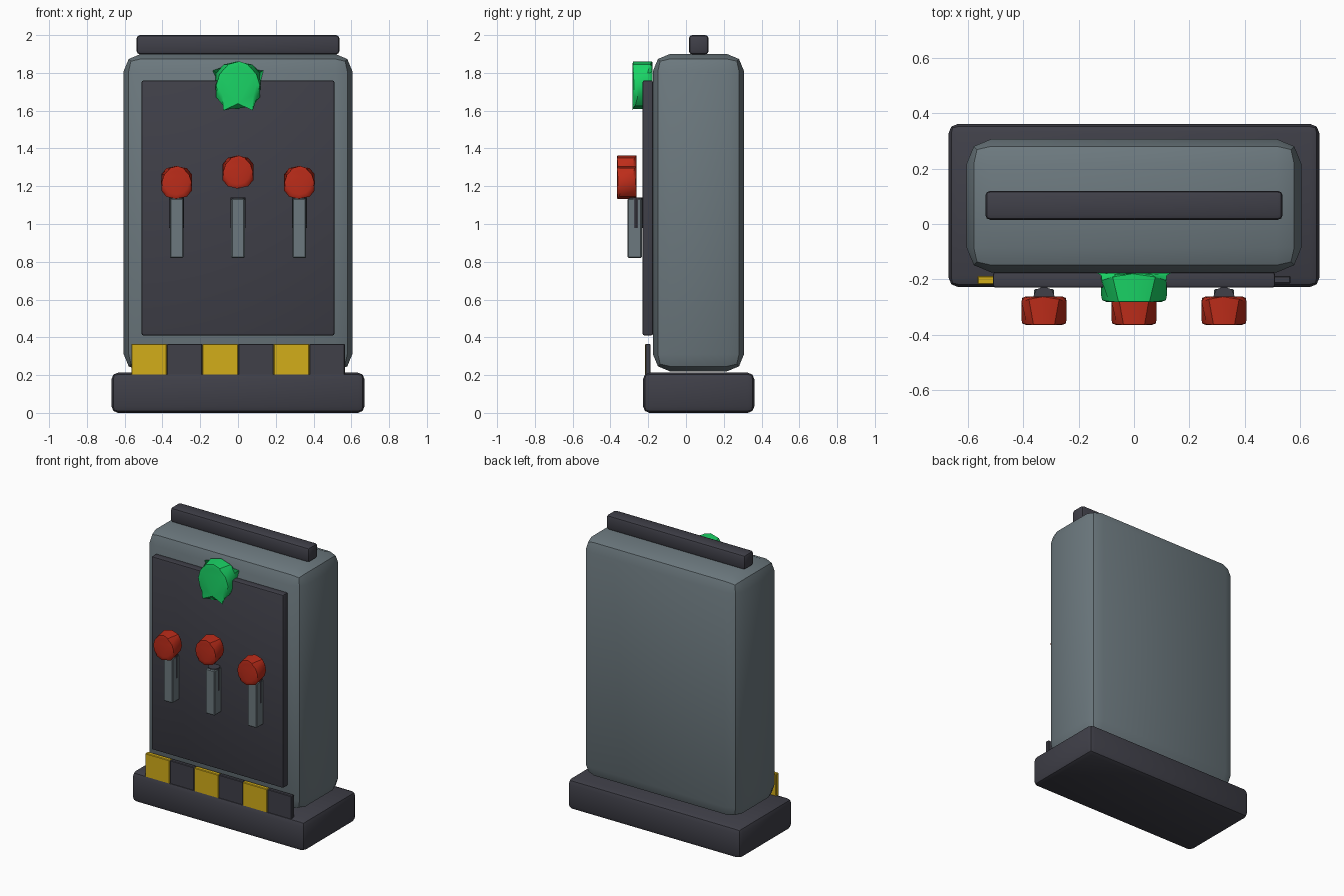
import bpy, bmesh, math
from mathutils import Matrix

if "Cube" in bpy.data.objects:
    bpy.data.objects.remove(bpy.data.objects["Cube"])


def material(name, rgb):
    m = bpy.data.materials.new(name)
    m.diffuse_color = (*rgb, 1.0)
    m.use_nodes = True
    m.node_tree.nodes["Principled BSDF"].inputs["Base Color"].default_value = m.diffuse_color
    return m


GREY = material("blue_grey_metal", (0.15, 0.19, 0.21))
DARK = material("dark_slate", (0.05, 0.05, 0.065))
RED = material("red", (0.50, 0.025, 0.01))
GREEN = material("green", (0.01, 0.65, 0.13))
YELLOW = material("yellow", (0.65, 0.42, 0.01))


def finish(bm, name, mat, bevel, segments):
    # Round the hard edges, then smooth-shade while keeping sharp edges
    if bevel:
        edges = [e for e in bm.edges if e.calc_face_angle(0) > math.radians(50)]
        bmesh.ops.bevel(bm, geom=edges, offset=bevel, segments=segments,
                        profile=0.5, affect='EDGES', clamp_overlap=True)
    bmesh.ops.recalc_face_normals(bm, faces=bm.faces)
    for f in bm.faces:
        f.smooth = True
    for e in bm.edges:
        e.smooth = e.calc_face_angle(0) < math.radians(32)
    mesh = bpy.data.meshes.new(name)
    bm.to_mesh(mesh)
    bm.free()
    mesh.materials.append(mat)
    obj = bpy.data.objects.new(name, mesh)
    bpy.context.collection.objects.link(obj)
    return obj


def box(name, mat, x, y, z, bevel=0.0, segments=2):
    # x, y, z are (min, max) pairs
    bm = bmesh.new()
    bmesh.ops.create_cube(bm, size=1)
    spans = (x, y, z)
    for v in bm.verts:
        v.co = [(s[0] + s[1]) / 2 + c * (s[1] - s[0]) for c, s in zip(v.co, spans)]
    return finish(bm, name, mat, bevel, segments)


def disc(name, mat, centre, radius, depth, axis='Y', sides=12, bevel=0.0):
    bm = bmesh.new()
    bmesh.ops.create_cone(bm, cap_ends=True, segments=sides, radius1=radius,
                          radius2=radius, depth=depth)
    if axis == 'Y':
        bm.transform(Matrix.Rotation(math.pi / 2, 4, 'X'))
    bm.transform(Matrix.Translation(centre))
    return finish(bm, name, mat, bevel, 2)


# Cabinet
box("base", DARK, (-0.67, 0.67), (-0.228, 0.362), (0, 0.213), 0.035)
box("cabinet_body", GREY, (-0.605, 0.605), (-0.175, 0.307), (0.22, 1.9), 0.09)
box("top_rail", DARK, (-0.537, 0.537), (0.015, 0.12), (1.898, 2.0), 0.018)
box("front_panel", DARK, (-0.51, 0.51), (-0.23, -0.174), (0.41, 1.76), 0.01)

# Indicator lamp
disc("indicator_lamp", GREEN, (0, -0.23, 1.735), 0.126, 0.105, bevel=0.028)

# Three levers, the middle knob standing higher
for label, x, z in (("left", -0.325, 1.22), ("middle", 0, 1.275), ("right", 0.325, 1.22)):
    box(f"{label}_lever_plate", GREY, (x - 0.036, x + 0.036), (-0.31, -0.234),
        (0.82, 1.135), 0.006, 1)
    disc(f"{label}_lever_shaft", DARK, (x, -0.265, 1.06), 0.04, 0.16, axis='Z', sides=8)
    disc(f"{label}_lever_knob", RED, (x, -0.313, z), 0.087, 0.104, bevel=0.022)

# Warning stripe blocks along the foot of the panel
W = 0.1885
for i in range(6):
    x0 = -0.565 + i * W
    yellow = i % 2 == 0
    box(f"stripe_block_{i + 1}", YELLOW if yellow else DARK, (x0, x0 + W),
        (-0.218 if yellow else -0.215, -0.187), (0.19, 0.365), 0.004, 1)
